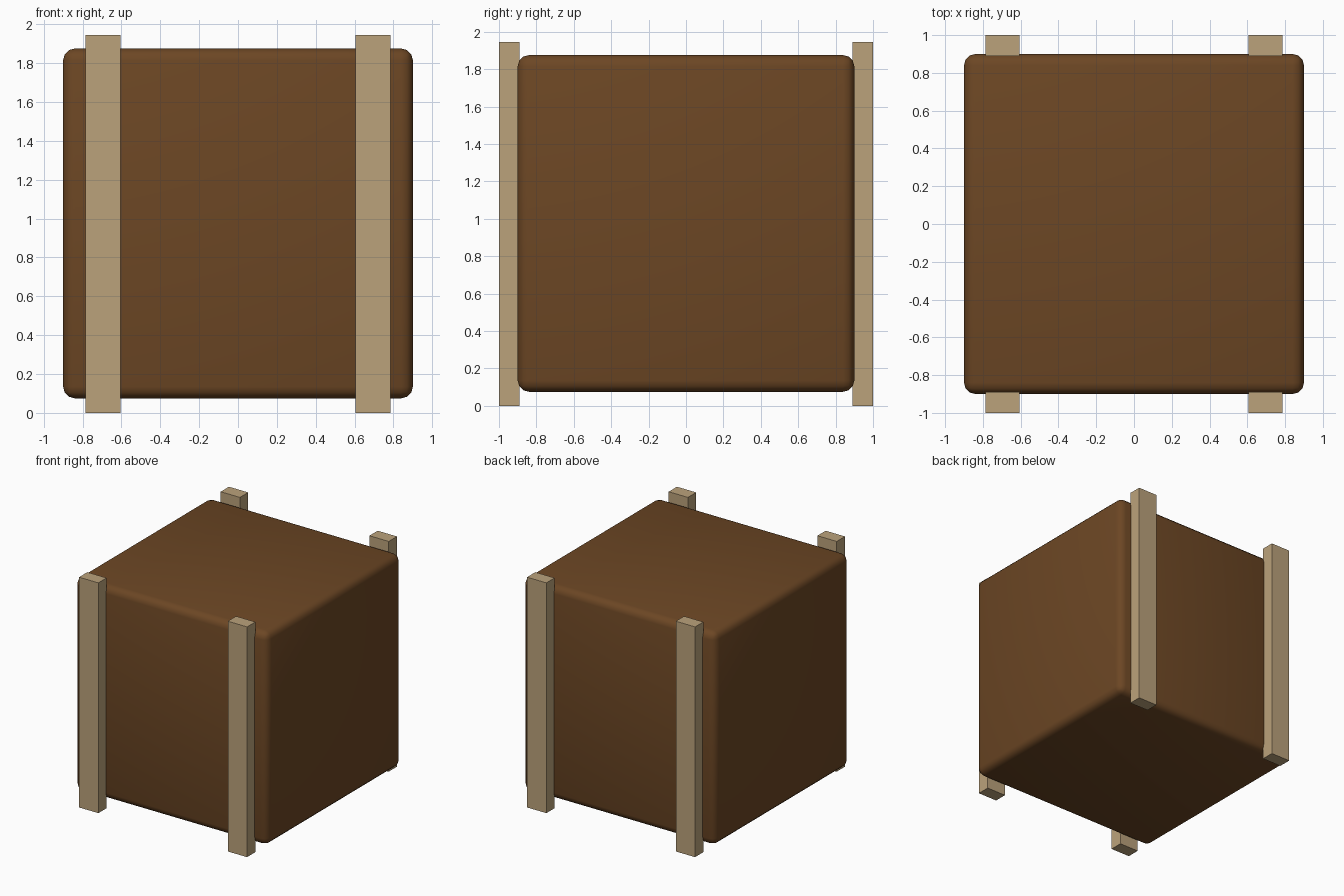
import bpy

if "Cube" in bpy.data.objects:
    bpy.data.objects.remove(bpy.data.objects["Cube"])


def material(name, color):
    m = bpy.data.materials.new(name)
    m.diffuse_color = (*color, 1.0)
    m.use_nodes = True
    m.node_tree.nodes["Principled BSDF"].inputs["Base Color"].default_value = m.diffuse_color
    return m


brown = material("dark brown", (0.150, 0.062, 0.0175))
tan = material("light wood", (0.497, 0.362, 0.198))


def box(name, center, size, mat):
    bpy.ops.mesh.primitive_cube_add(size=1, location=center)
    ob = bpy.context.object
    ob.name = name
    ob.scale = size
    bpy.ops.object.transform_apply(location=False, rotation=False, scale=True)
    ob.data.materials.append(mat)
    return ob


# Rounded crate body, raised off the ground
body = box("crate_body", (0, 0, 0.975), (1.8, 1.8, 1.8), brown)
bevel = body.modifiers.new("rounded_edges", "BEVEL")
bevel.width = 0.06
bevel.segments = 3
bpy.ops.object.modifier_apply(modifier=bevel.name)
bpy.ops.object.shade_smooth_by_angle(angle=0.7)

# Four upright slats on the front and back, slightly sunk into the body
for y, side in ((-0.945, "front"), (0.945, "back")):
    for x, hand in ((-0.695, "left"), (0.695, "right")):
        box(f"{side}_{hand}_slat", (x, y, 0.9725), (0.18, 0.11, 1.945), tan)
